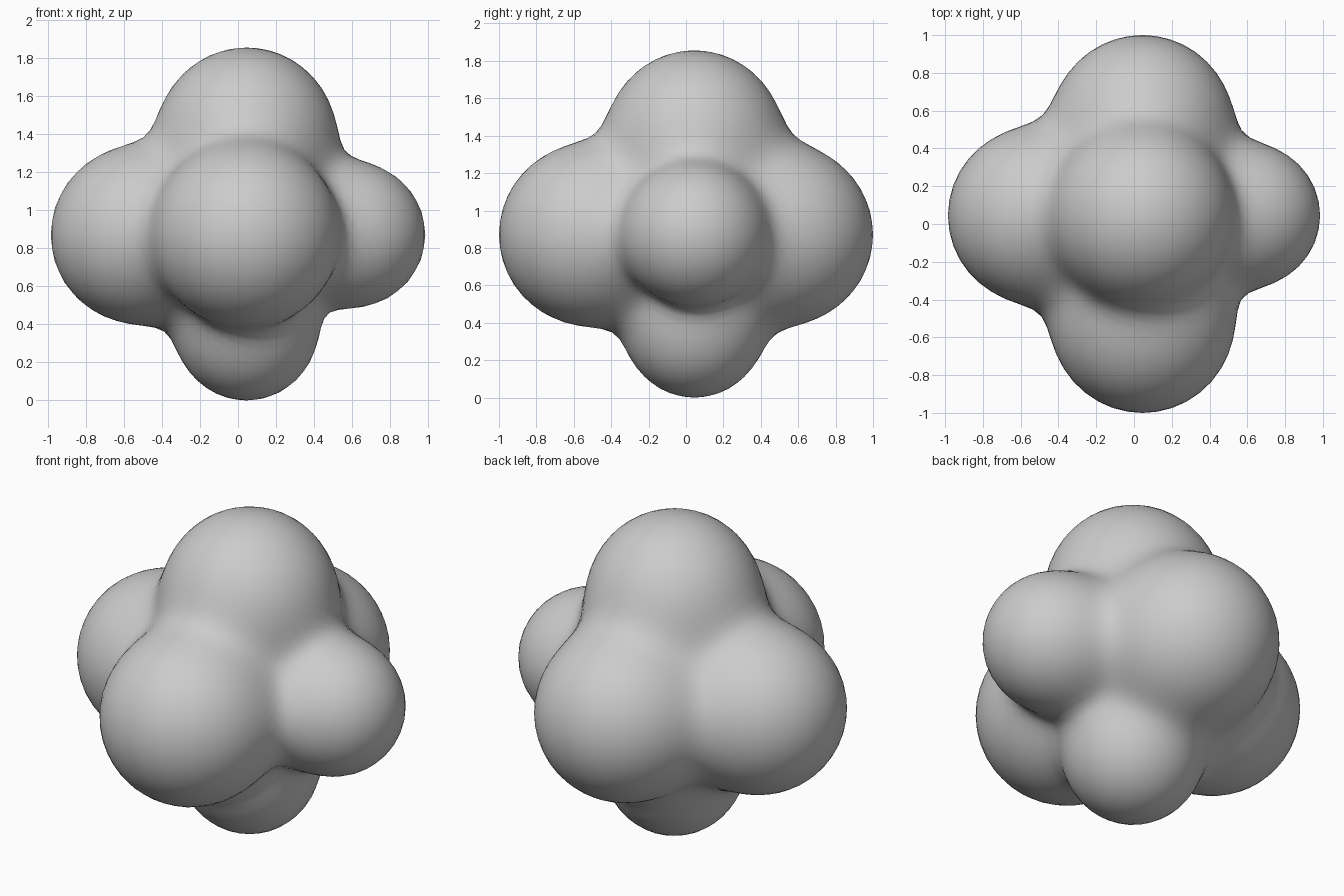
import bpy
import bmesh
import math
from mathutils import Vector

cube = bpy.data.objects.get("Cube")
if cube:
    bpy.data.objects.remove(cube, do_unlink=True)

CENTRE = Vector((0.045, 0.045, 0.87))
BLEND = 0.085

# Six rounded lobes: direction from the centre, distance, radius
LOBES = [
    (Vector((0, 0, 1)), 0.515, 0.47),     # top
    (Vector((0, 0, -1)), 0.5, 0.37),      # bottom
    (Vector((1, 0, 0)), 0.565, 0.375),    # left
    (Vector((-1, 0, 0)), 0.565, 0.465),   # right
    (Vector((0, -1, 0)), 0.56, 0.485),    # front
    (Vector((0, 1, 0)), 0.475, 0.48),     # back
]


def distance_to_blob(point):
    """Softly blended distance to all the lobes."""
    total = sum(math.exp(-((point - way * far).length - radius) / BLEND)
                for way, far, radius in LOBES)
    return -BLEND * math.log(total)


def outer_reach(way):
    """Walk inwards along a ray until the blended surface is met."""
    reach = 1.3
    for _ in range(60):
        gap = distance_to_blob(way * reach)
        if gap < 0.0005:
            break
        reach -= gap
    return reach


# Matte grey material
grey = bpy.data.materials.new("light grey")
grey.use_nodes = True
colour = (0.6, 0.6, 0.6, 1)
grey.diffuse_color = colour
grey.node_tree.nodes["Principled BSDF"].inputs["Base Color"].default_value = colour

# Ball pushed out to the blended lobes
bm = bmesh.new()
bmesh.ops.create_icosphere(bm, subdivisions=5, radius=1)
for vert in bm.verts:
    way = vert.co.normalized()
    vert.co = CENTRE + way * outer_reach(way)
for face in bm.faces:
    face.smooth = True

# Settle the form exactly on the floor
lowest = min(vert.co.z for vert in bm.verts)
bmesh.ops.translate(bm, verts=bm.verts, vec=(0, 0, -lowest))

mesh = bpy.data.meshes.new("lobed_cluster")
bm.to_mesh(mesh)
bm.free()
mesh.materials.append(grey)
cluster = bpy.data.objects.new("lobed_cluster", mesh)
bpy.context.collection.objects.link(cluster)
